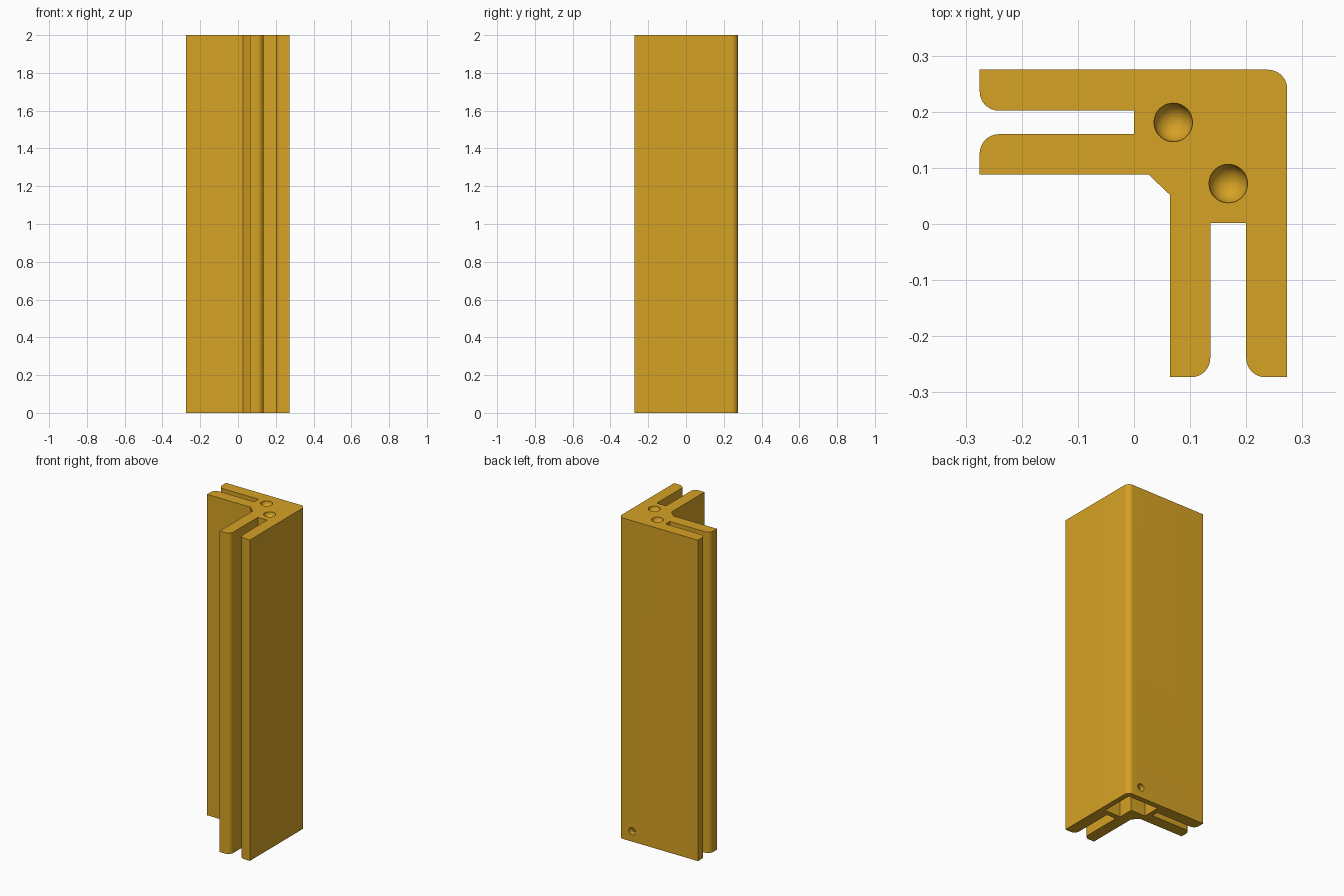
import bpy, bmesh, math
from mathutils import Vector

if "Cube" in bpy.data.objects:
    bpy.data.objects.remove(bpy.data.objects["Cube"])

gold = bpy.data.materials.new("golden_plastic")
gold.diffuse_color = (0.67, 0.36, 0.018, 1)
gold.use_nodes = True
gold.node_tree.nodes["Principled BSDF"].inputs["Base Color"].default_value = gold.diffuse_color

H = 2.0    # post height
R = 0.034  # rounding radius of lips and outer corner


def outline(points, steps=8):
    """Expand (x, y, radius) corners into a polyline with rounded corners."""
    out = []
    for i, (x, y, r) in enumerate(points):
        p = Vector((x, y))
        if r == 0:
            out.append(p)
            continue
        a = (Vector(points[i - 1][:2]) - p).normalized()
        b = (Vector(points[(i + 1) % len(points)][:2]) - p).normalized()
        for k in range(steps + 1):
            t = k / steps * math.pi / 2
            out.append(p + a * r * (1 - math.sin(t)) + b * r * (1 - math.cos(t)))
    return out


def prism(name, points, z0, z1):
    """Extrude a closed outline between two heights."""
    bm = bmesh.new()
    face = bm.faces.new([bm.verts.new((p.x, p.y, z0)) for p in outline(points)])
    ext = bmesh.ops.extrude_face_region(bm, geom=[face])["geom"]
    verts = [v for v in ext if isinstance(v, bmesh.types.BMVert)]
    bmesh.ops.translate(bm, verts=verts, vec=(0, 0, z1 - z0))
    bmesh.ops.recalc_face_normals(bm, faces=bm.faces)
    mesh = bpy.data.meshes.new(name)
    bm.to_mesh(mesh)
    bm.free()
    mesh.materials.append(gold)
    obj = bpy.data.objects.new(name, mesh)
    bpy.context.collection.objects.link(obj)
    return obj


# Corner post: two slotted arms meeting at a rounded outer corner
post = prism("corner_post", [
    (-0.275, 0.275, 0), (-0.275, 0.202, R), (0.0, 0.202, 0),
    (0.0, 0.16, 0), (-0.275, 0.16, R), (-0.275, 0.088, 0),
    (0.026, 0.088, 0), (0.064, 0.052, 0), (0.064, -0.273, 0),
    (0.136, -0.273, R), (0.136, 0.002, 0), (0.2, 0.002, 0),
    (0.2, -0.273, R), (0.273, -0.273, 0), (0.273, 0.275, R)], 0, H)

cutters = []

# L-shaped pocket in the underside
cutters.append(prism("pocket_cutter", [
    (0.03, 0.24, 0), (0.03, 0.13, 0), (0.13, 0.13, 0),
    (0.13, 0.035, 0), (0.24, 0.035, 0), (0.24, 0.24, 0)], -0.05, 0.13))

# Round-bottomed sockets in the top
for x, y in ((0.07, 0.181), (0.168, 0.072)):
    bpy.ops.mesh.primitive_uv_sphere_add(
        segments=32, ring_count=17, radius=0.0345, location=(x, y, H))
    cutters.append(bpy.context.object)

# Small side hole through the back wall into the pocket
bpy.ops.mesh.primitive_cylinder_add(
    vertices=24, radius=0.023, depth=0.12, location=(0.18, 0.27, 0.065),
    rotation=(math.pi / 2, 0, 0))
cutters.append(bpy.context.object)

bpy.context.view_layer.objects.active = post
for c in cutters:
    c.hide_render = True
    if not c.data.materials:
        c.data.materials.append(gold)
    mod = post.modifiers.new("cut", "BOOLEAN")
    mod.operation = "DIFFERENCE"
    mod.solver = "EXACT"
    mod.object = c
    bpy.ops.object.modifier_apply(modifier=mod.name)
for c in cutters:
    bpy.data.objects.remove(c)

bpy.ops.object.select_all(action="DESELECT")
post.select_set(True)
bpy.context.view_layer.objects.active = post
bpy.ops.object.shade_smooth_by_angle(angle=math.radians(30))
